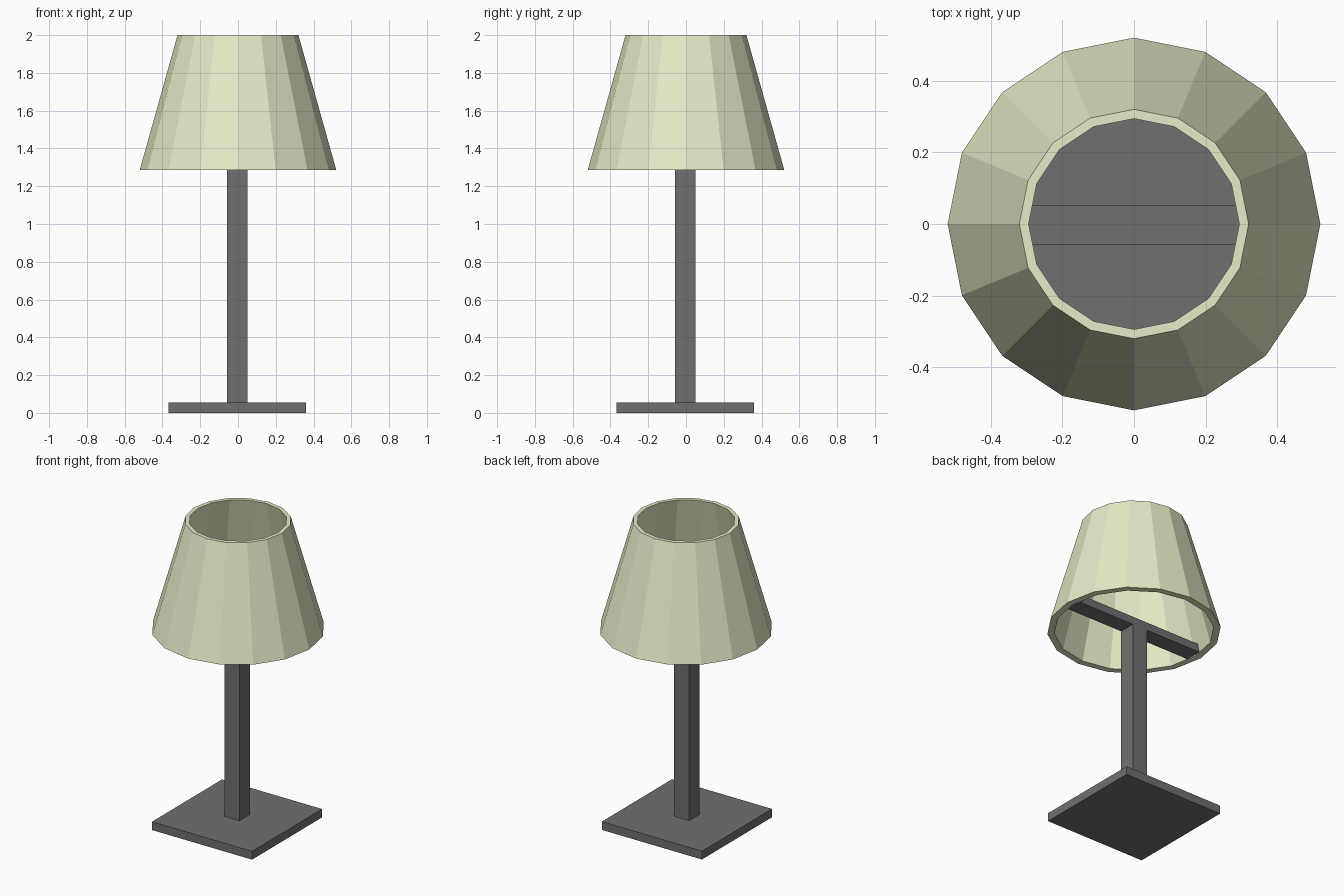
import bpy, bmesh
from math import cos, sin, pi

if "Cube" in bpy.data.objects:
    bpy.data.objects.remove(bpy.data.objects["Cube"])


def material(name, rgb):
    m = bpy.data.materials.new(name)
    m.diffuse_color = (*rgb, 1)
    m.use_nodes = True
    m.node_tree.nodes["Principled BSDF"].inputs["Base Color"].default_value = m.diffuse_color
    return m


dark = material("dark_metal", (0.16, 0.16, 0.16))
cream = material("cream_fabric", (0.80, 0.83, 0.57))


def box(name, x, y, z, mat):
    """Box from (min, max) ranges on each axis."""
    bpy.ops.mesh.primitive_cube_add(size=1, location=[sum(r) / 2 for r in (x, y, z)])
    o = bpy.context.object
    o.name = name
    o.scale = [r[1] - r[0] for r in (x, y, z)]
    bpy.ops.object.transform_apply(location=True, rotation=False, scale=True)
    o.data.materials.append(mat)
    return o


# Square foot, post and the crossbar that carries the shade
C = -0.004
foot, half = 0.365, 0.055
wide, thin = (C - foot, C + foot), (C - half, C + half)
box("base_plate", wide, wide, (0, 0.055), dark)
box("post", thin, thin, (0.055, 1.288), dark)
box("shade_crossbar", (-0.467, 0.467), thin, (1.288, 1.34), dark)

# Sixteen-sided open shade with a wall thickness: revolve a closed profile
SIDES = 16
profile = [(0.52, 1.287), (0.32, 2.0), (0.294, 2.0), (0.478, 1.287)]
bm = bmesh.new()
rings = [[bm.verts.new((r * cos(2 * pi * i / SIDES), r * sin(2 * pi * i / SIDES), z))
          for i in range(SIDES)] for r, z in profile]
for k, ring in enumerate(rings):
    above = rings[(k + 1) % len(rings)]
    for i in range(SIDES):
        j = (i + 1) % SIDES
        bm.faces.new((ring[i], ring[j], above[j], above[i]))
bmesh.ops.recalc_face_normals(bm, faces=bm.faces)
mesh = bpy.data.meshes.new("lamp_shade")
bm.to_mesh(mesh)
bm.free()
mesh.materials.append(cream)
bpy.context.collection.objects.link(bpy.data.objects.new("lamp_shade", mesh))
